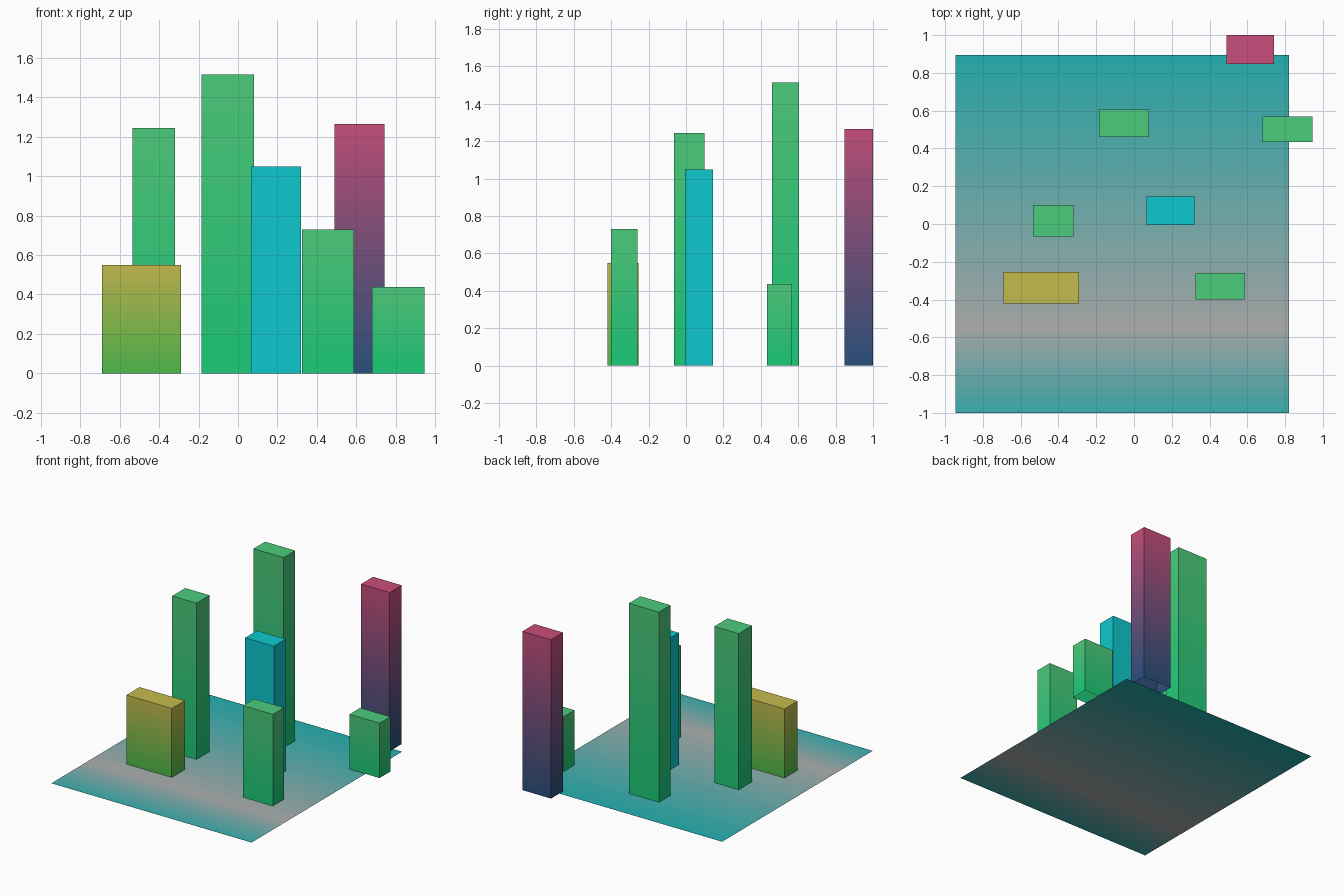
import bpy, bmesh

if "Cube" in bpy.data.objects:
    bpy.data.objects.remove(bpy.data.objects["Cube"])


def make_ramp(name, stops, n):
    """n materials blended along (position, sRGB) stops."""
    mats = []
    for i in range(n):
        t = (i + 0.5) / n
        for (p0, c0), (p1, c1) in zip(stops, stops[1:]):
            if p0 <= t <= p1:
                k = (t - p0) / (p1 - p0)
                rgb = [(a + (b - a) * k) / 255 for a, b in zip(c0, c1)]
                break
        lin = [((c + 0.055) / 1.055) ** 2.4 if c > 0.04 else c / 12.92 for c in rgb]
        m = bpy.data.materials.new(f"{name}_{i}")
        m.diffuse_color = (*lin, 1)
        m.use_nodes = True
        m.node_tree.nodes["Principled BSDF"].inputs["Base Color"].default_value = m.diffuse_color
        mats.append(m)
    return mats


def finish(bm, name, mats):
    me = bpy.data.meshes.new(name)
    bm.to_mesh(me)
    bm.free()
    for m in mats:
        me.materials.append(m)
    bpy.context.collection.objects.link(bpy.data.objects.new(name, me))


def bar(name, x0, x1, y0, y1, h, mats):
    """Open-bottomed box, banded upward through its colour ramp."""
    bm = bmesh.new()
    n = len(mats)
    corners = [(x0, y0), (x1, y0), (x1, y1), (x0, y1)]
    rings = [[bm.verts.new((x, y, h * i / n)) for x, y in corners] for i in range(n + 1)]
    for i in range(n):
        lo, hi = rings[i], rings[i + 1]
        for j in range(4):
            k = (j + 1) % 4
            bm.faces.new((lo[j], lo[k], hi[k], hi[j])).material_index = i
    bm.faces.new(rings[-1]).material_index = n - 1
    finish(bm, name, mats)


def ground_sheet(name, x0, x1, y0, y1, mats):
    """Flat sheet, banded from front to back."""
    bm = bmesh.new()
    n = len(mats)
    rows = [[bm.verts.new((x, y0 + (y1 - y0) * i / n, 0)) for x in (x0, x1)]
            for i in range(n + 1)]
    for i in range(n):
        (a, b), (d, c) = rows[i], rows[i + 1]
        bm.faces.new((a, b, c, d)).material_index = i
    finish(bm, name, mats)


# Colour ramps, bottom to top (front to back for the sheet)
green = make_ramp("green", [(0, (24, 203, 120)), (1, (80, 204, 124))], 8)
yellow = make_ramp("yellow_green", [(0, (77, 188, 74)), (1, (201, 187, 77))], 16)
pink = make_ramp("navy_pink", [(0, (39, 80, 125)), (1, (204, 78, 124))], 24)
cyan = make_ramp("cyan", [(0, (13, 201, 206)), (1, (13, 201, 206))], 1)
teal = make_ramp("teal_grey", [(0, (56, 178, 178)), (0.235, (176, 176, 176)),
                               (1, (33, 178, 178))], 40)

# Base sheet
ground_sheet("base_sheet", -0.945, 0.82, -1.0, 0.895, teal)

# Towers
bar("low_yellow_block", -0.69, -0.29, -0.42, -0.255, 0.55, yellow)
bar("left_green_tower", -0.535, -0.32, -0.065, 0.10, 1.245, green)
bar("tall_green_tower", -0.185, 0.08, 0.46, 0.605, 1.515, green)
bar("cyan_tower", 0.067, 0.32, -0.005, 0.145, 1.05, cyan)
bar("front_green_tower", 0.325, 0.587, -0.40, -0.26, 0.73, green)
bar("small_green_tower", 0.68, 0.945, 0.433, 0.568, 0.437, green)
bar("pink_tower", 0.49, 0.742, 0.848, 1.0, 1.265, pink)
